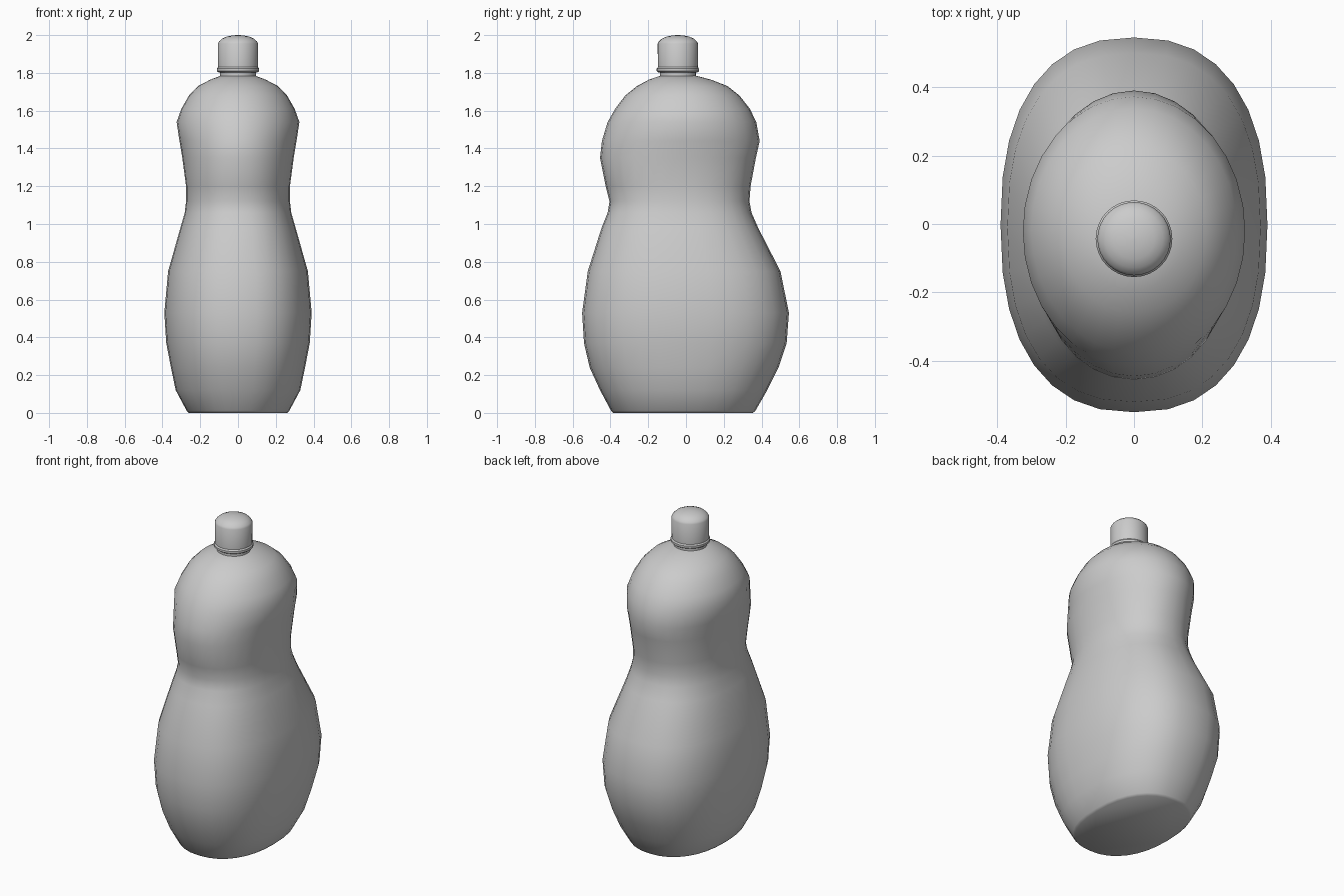
import bpy, bmesh, math

SIDES = 32


def loft(name, rings, angle):
    """Each ring: z, half width in x, front y, back y, roundness exponent."""
    bm = bmesh.new()
    loops = []
    for z, rx, y0, y1, n in rings:
        cy, ry = (y0 + y1) / 2, (y1 - y0) / 2
        loop = []
        for i in range(SIDES):
            a = 2 * math.pi * i / SIDES
            c, s = math.cos(a), math.sin(a)
            x = rx * math.copysign(abs(c) ** (2 / n), c)
            y = ry * math.copysign(abs(s) ** (2 / n), s)
            loop.append(bm.verts.new((x, cy + y, z)))
        loops.append(loop)
    for lo, hi in zip(loops, loops[1:]):
        for i in range(SIDES):
            j = (i + 1) % SIDES
            bm.faces.new((lo[i], lo[j], hi[j], hi[i]))
    bm.faces.new(loops[0][::-1])
    bm.faces.new(loops[-1])
    mesh = bpy.data.meshes.new(name)
    bm.to_mesh(mesh)
    bm.free()
    obj = bpy.data.objects.new(name, mesh)
    bpy.context.collection.objects.link(obj)
    bpy.ops.object.select_all(action='DESELECT')
    obj.select_set(True)
    bpy.context.view_layer.objects.active = obj
    bpy.ops.object.shade_smooth_by_angle(angle=math.radians(angle))
    return obj


def turned(name, profile, angle=35):
    """Round part on the neck axis from (radius, z) points."""
    cy = -0.043
    return loft(name, [(z, r, cy - r, cy + r, 2) for r, z in profile], angle)


# Bottle body: wide belly, pinched waist, rounded shoulder
loft("bottle_body", [
    (0.00, 0.260, -0.385, 0.355, 2.3),
    (0.012, 0.272, -0.397, 0.368, 2.3),
    (0.12, 0.330, -0.455, 0.430, 2.3),
    (0.24, 0.355, -0.510, 0.490, 2.35),
    (0.37, 0.380, -0.540, 0.533, 2.4),
    (0.53, 0.390, -0.550, 0.545, 2.4),
    (0.75, 0.370, -0.520, 0.500, 2.4),
    (0.98, 0.305, -0.447, 0.382, 2.3),
    (1.06, 0.282, -0.415, 0.347, 2.3),
    (1.12, 0.275, -0.405, 0.336, 2.2),
    (1.20, 0.275, -0.425, 0.342, 2.2),
    (1.35, 0.295, -0.455, 0.370, 2.1),
    (1.44, 0.310, -0.445, 0.390, 2.0),
    (1.54, 0.325, -0.415, 0.372, 2.0),
    (1.61, 0.300, -0.375, 0.338, 2.0),
    (1.68, 0.260, -0.322, 0.283, 2.0),
    (1.73, 0.212, -0.260, 0.220, 2.0),
    (1.765, 0.145, -0.195, 0.130, 2.0),
    (1.787, 0.085, -0.128, 0.045, 2.0),
], 50)

# Neck between shoulder and cap
turned("neck", [(0.095, 1.765), (0.095, 1.81)])

# Collar ring under the cap
turned("collar_ring", [(0.104, 1.803), (0.112, 1.809), (0.112, 1.822), (0.106, 1.83)])

# Cap with a domed top
turned("cap", [
    (0.106, 1.828), (0.107, 1.955), (0.101, 1.966), (0.085, 1.981),
    (0.060, 1.992), (0.030, 1.998), (0.006, 2.0),
], 38)
